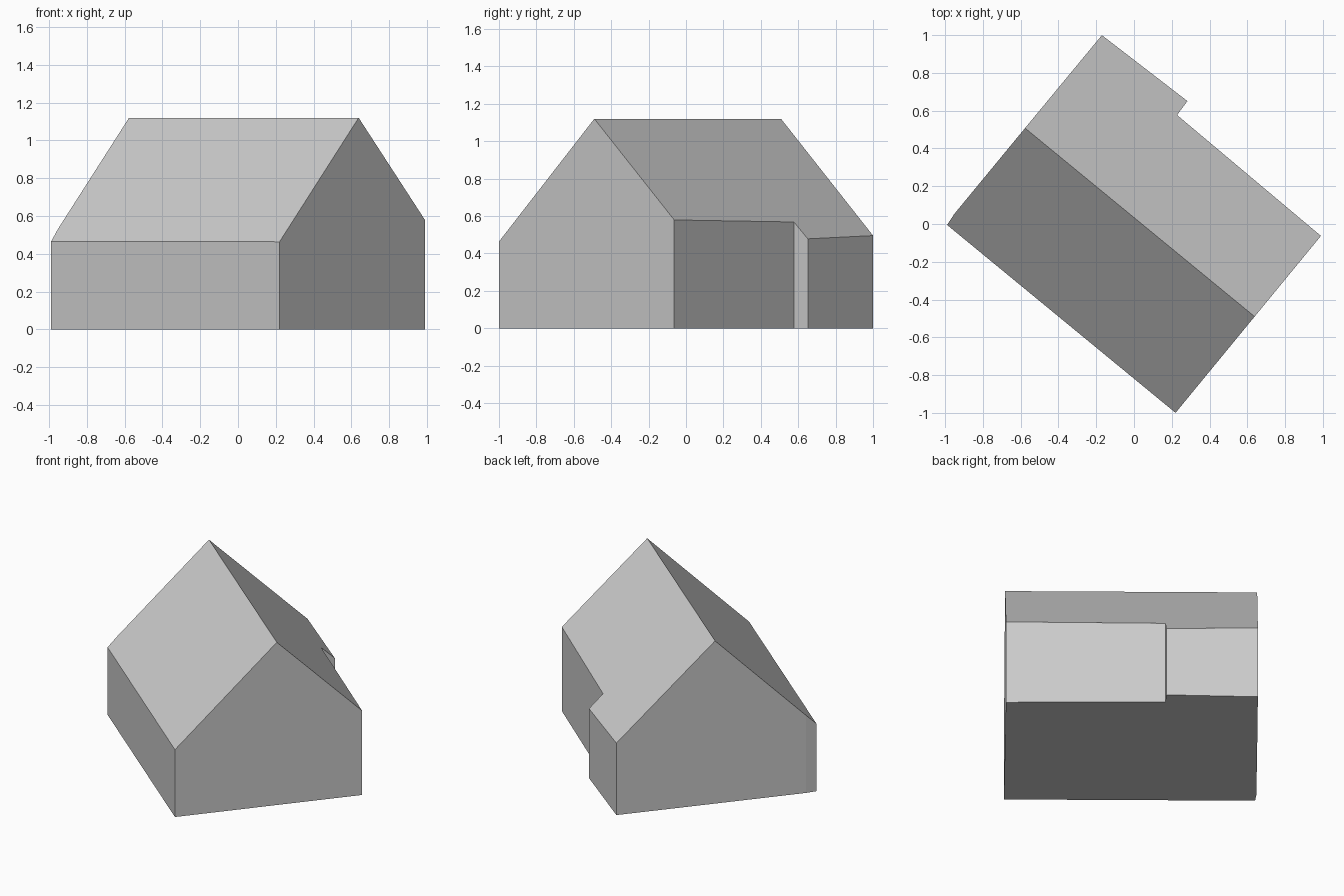
import bpy
import bmesh
from mathutils import Vector

cube = bpy.data.objects.get("Cube")
if cube:
    bpy.data.objects.remove(cube, do_unlink=True)

# Single neutral grey
grey = bpy.data.materials.new("plain grey")
grey.use_nodes = True
grey.diffuse_color = (0.6, 0.6, 0.6, 1)
grey.node_tree.nodes["Principled BSDF"].inputs["Base Color"].default_value = grey.diffuse_color

# Footprint with a stepped rear wall and a slightly bent left gable
footprint = [(-0.99, -0.005), (0.22, -1), (0.99, -0.063), (0.228, 0.577),
             (0.283, 0.651), (-0.17, 1), (-0.577, 0.508), (-0.952, 0.053)]
ridge_left = Vector((-0.577, 0.508, 1.12))
ridge_right = Vector((0.635, -0.487, 1.12))
ridge = (ridge_right - ridge_left).normalized()
rearward = Vector((-ridge.y, ridge.x, 0))

# Walls: a tall prism over the footprint
bm = bmesh.new()
base = bm.faces.new([bm.verts.new((x, y, 0)) for x, y in footprint])
top = bmesh.ops.extrude_face_region(bm, geom=[base], use_keep_orig=True)["geom"]
bmesh.ops.translate(bm, vec=(0, 0, 2), verts=[v for v in top if isinstance(v, bmesh.types.BMVert)])


def cut_roof(outward, slope):
    """Slice the prism along one roof pitch and close the cut."""
    cut = bmesh.ops.bisect_plane(
        bm, geom=bm.verts[:] + bm.edges[:] + bm.faces[:], dist=1e-5,
        plane_co=ridge_left, plane_no=outward * slope + Vector((0, 0, 1)), clear_outer=True)
    edges = [e for e in cut["geom_cut"] if isinstance(e, bmesh.types.BMEdge)]
    bmesh.ops.edgeloop_fill(bm, edges=edges)


# Front and rear roof pitches
cut_roof(-rearward, 0.995)
cut_roof(rearward, 0.978)
bmesh.ops.recalc_face_normals(bm, faces=bm.faces[:])

mesh = bpy.data.meshes.new("house")
bm.to_mesh(mesh)
bm.free()
mesh.materials.append(grey)
house = bpy.data.objects.new("house", mesh)
bpy.context.collection.objects.link(house)
